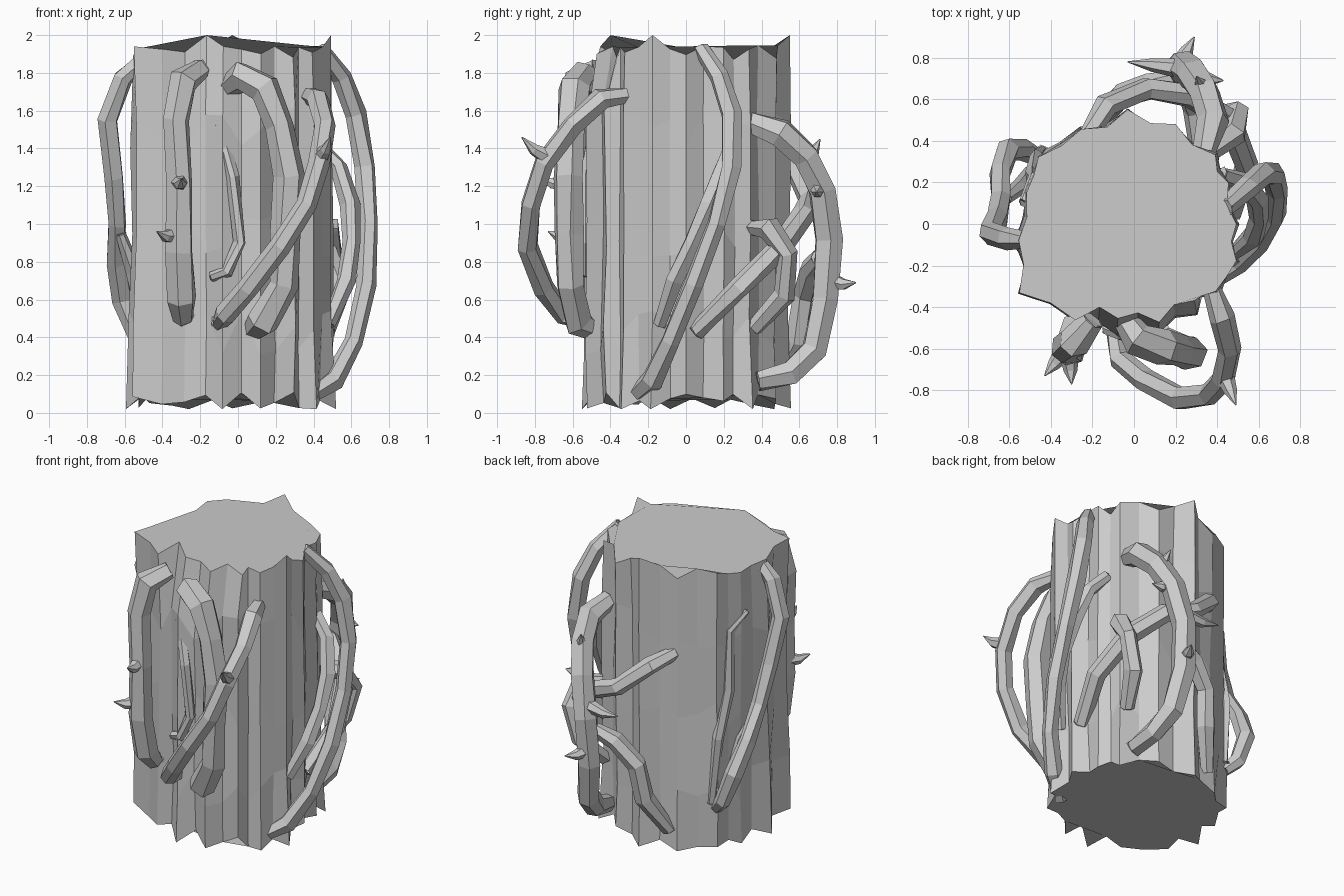
import bpy, bmesh, random
from mathutils import Vector

if "Cube" in bpy.data.objects:
    bpy.data.objects.remove(bpy.data.objects["Cube"])

random.seed(4)

# --- Trunk: faceted bark column with ragged rims ---
OUTLINE = [(.5, -.18), (.5, 0), (.46, .2), (.4, .34), (.2, .48), (-.03, .55), (-.25, .45),
           (-.47, .33), (-.52, .15), (-.57, -.08), (-.55, -.33), (-.28, -.46),
           (-.08, -.53), (.12, -.53), (.3, -.43), (.4, -.33)]
pts = []
for i, p in enumerate(OUTLINE):
    a, b = Vector(p), Vector(OUTLINE[(i + 1) % len(OUTLINE)])
    pts += [a, (a + b) / 2 * random.uniform(.92, .99)]   # crest, then groove

bm = bmesh.new()
rings = []
LEVELS = [.07, .42, .95, 1.5, 1.9]
for k, z in enumerate(LEVELS):
    ring = []
    for i, p in enumerate(pts):
        q = p * random.uniform(.97, 1.02)
        dz = random.uniform(-.12, .12)
        if k == 0:
            dz = random.uniform(-.05, .04)
            if i % 6 == 0:
                dz, q = -.05, p * 1.04
        if k == len(LEVELS) - 1:
            dz = random.uniform(-.03, .05)
            if p.y < -.4 and p.x > -.25:      # chamfered front of the cut
                q = Vector((q.x, q.y * .88))
        ring.append(bm.verts.new((q.x, q.y, z + dz)))
    rings.append(ring)
for i in (0, 10, 23):                          # splinters on the rim
    rings[-1][i].co.z = 2.0
n = len(pts)
for lo, hi in zip(rings, rings[1:]):
    for i in range(n):
        j = (i + 1) % n
        bm.faces.new((lo[i], lo[j], hi[j], hi[i]))
bm.faces.new(rings[-1])
bm.faces.new(rings[0][::-1])
bmesh.ops.recalc_face_normals(bm, faces=bm.faces)
mesh = bpy.data.meshes.new("trunk")
bm.to_mesh(mesh)
bm.free()
bpy.context.collection.objects.link(bpy.data.objects.new("trunk", mesh))


def tube(name, path, radii, jitter=0.0):
    """Six-sided flat-shaded tube along a path, turned into a mesh."""
    cu = bpy.data.curves.new(name, 'CURVE')
    cu.dimensions = '3D'
    cu.bevel_depth = 1.0
    cu.bevel_resolution = 1
    cu.use_fill_caps = True
    sp = cu.splines.new('POLY')
    sp.points.add(len(path) - 1)
    sp.use_smooth = False
    for pt, co, r in zip(sp.points, path, radii):
        pt.co = (*co, 1)
        pt.radius = r
    tmp = bpy.data.objects.new(name + "_path", cu)
    bpy.context.collection.objects.link(tmp)
    dg = bpy.context.evaluated_depsgraph_get()
    me = bpy.data.meshes.new_from_object(tmp.evaluated_get(dg))
    bpy.data.objects.remove(tmp)
    for v in me.vertices:
        v.co += Vector([random.uniform(-jitter, jitter) for _ in range(3)])
    for f in me.polygons:
        f.use_smooth = False
    bpy.context.collection.objects.link(bpy.data.objects.new(name, me))


def vine(name, r, path):
    radii = [r * random.uniform(.93, 1.1) for _ in path]
    radii[0] = radii[-1] = r * .75
    tube(name, path, radii, .006)


def thorn(name, base, tip):
    a, b = Vector(base), Vector(tip)
    mid = (a + b) / 2 - Vector((0, 0, .015))
    tube(name, [a, mid, b], [.045, .032, .003])


# --- Vines around the trunk ---
vine("left_vine", .052, [(-.5, -.08, 1.87), (-.61, -.07, 1.77), (-.69, -.04, 1.55), (-.66, .03, 1.25),
     (-.64, .12, 1.0), (-.645, .25, .8), (-.61, .36, .6), (-.53, .36, .4), (-.46, .32, .32)])
vine("front_left_vine", .075, [(-.2, -.46, 1.82), (-.29, -.57, 1.76), (-.33, -.6, 1.55), (-.31, -.61, 1.2),
     (-.31, -.61, .85), (-.3, -.57, .6), (-.29, -.48, .5)])
vine("front_middle_vine", .078, [(-.06, -.44, 1.72), (.02, -.55, 1.78), (.14, -.59, 1.72), (.22, -.61, 1.52),
     (.27, -.62, 1.25), (.25, -.62, .95), (.24, -.61, .68), (.13, -.57, .48), (.08, -.48, .44)])
vine("front_crossing_vine", .056, [(.37, -.29, 1.68), (.42, -.45, 1.66), (.46, -.6, 1.52), (.43, -.75, 1.32),
     (.36, -.82, 1.1), (.22, -.84, .88), (.05, -.75, .66), (-.07, -.65, .52), (-.1, -.5, .48)])
vine("right_outer_vine", .055, [(.44, .08, 1.93), (.55, .18, 1.78), (.62, .24, 1.58), (.67, .24, 1.3),
     (.69, .16, 1.0), (.675, .04, .68), (.61, -.08, .38), (.5, -.18, .17), (.36, -.28, .08)])
vine("right_inner_vine", .05, [(.42, .24, 1.42), (.53, .2, 1.3), (.59, .12, 1.1), (.6, .03, .9),
     (.57, -.06, .7), (.48, -.14, .47)])
vine("back_large_vine", .075, [(.34, .34, 1.54), (.38, .5, 1.48), (.34, .63, 1.36), (.28, .72, 1.18),
     (.23, .76, .92), (.22, .74, .6), (.26, .68, .33), (.3, .55, .21), (.32, .38, .17)])
vine("back_crossing_vine", .06, [(-.22, .43, 1.36), (-.13, .57, 1.3), (.06, .65, 1.13), (.27, .62, 1.05),
     (.46, .5, .88), (.54, .28, .66), (.47, .05, .43)])
vine("back_right_vine", .06, [(.38, .36, .98), (.48, .44, .98), (.5, .54, .84), (.44, .52, .62), (.36, .36, .45)])
vine("back_lower_vine", .06, [(.2, .7, .82), (.07, .66, .76), (-.06, .62, .62), (-.09, .58, .38), (-.2, .46, .15)])
# Thin shoots half sunk in the bark
vine("front_shoot", .035, [(-.1, -.49, 1.52), (-.03, -.53, 1.25), (.01, -.53, .9), (-.06, -.53, .75), (-.14, -.5, .72)])
vine("left_shoot", .035, [(-.53, .1, 1.6), (-.48, .22, 1.5), (-.49, .24, 1.1), (-.47, .32, .8), (-.44, .35, .35)])
vine("left_branch", .04, [(-.62, .12, .95), (-.55, .18, .75), (-.5, .25, .5)])

# --- Thorns ---
THORNS = [((-.31, -.65, 1.22), (-.3, -.77, 1.24)), ((-.34, -.62, .94), (-.43, -.73, .96)),
          ((.44, -.74, 1.36), (.49, -.87, 1.46)), ((.22, .77, .7), (.29, .9, .69)),
          ((.34, .64, 1.34), (.3, .71, 1.45)), ((.2, .75, 1.0), (-.03, .78, 1.0)),
          ((.3, .7, 1.2), (.43, .69, 1.17))]
for i, (a, b) in enumerate(THORNS):
    thorn(f"thorn_{i + 1}", a, b)
